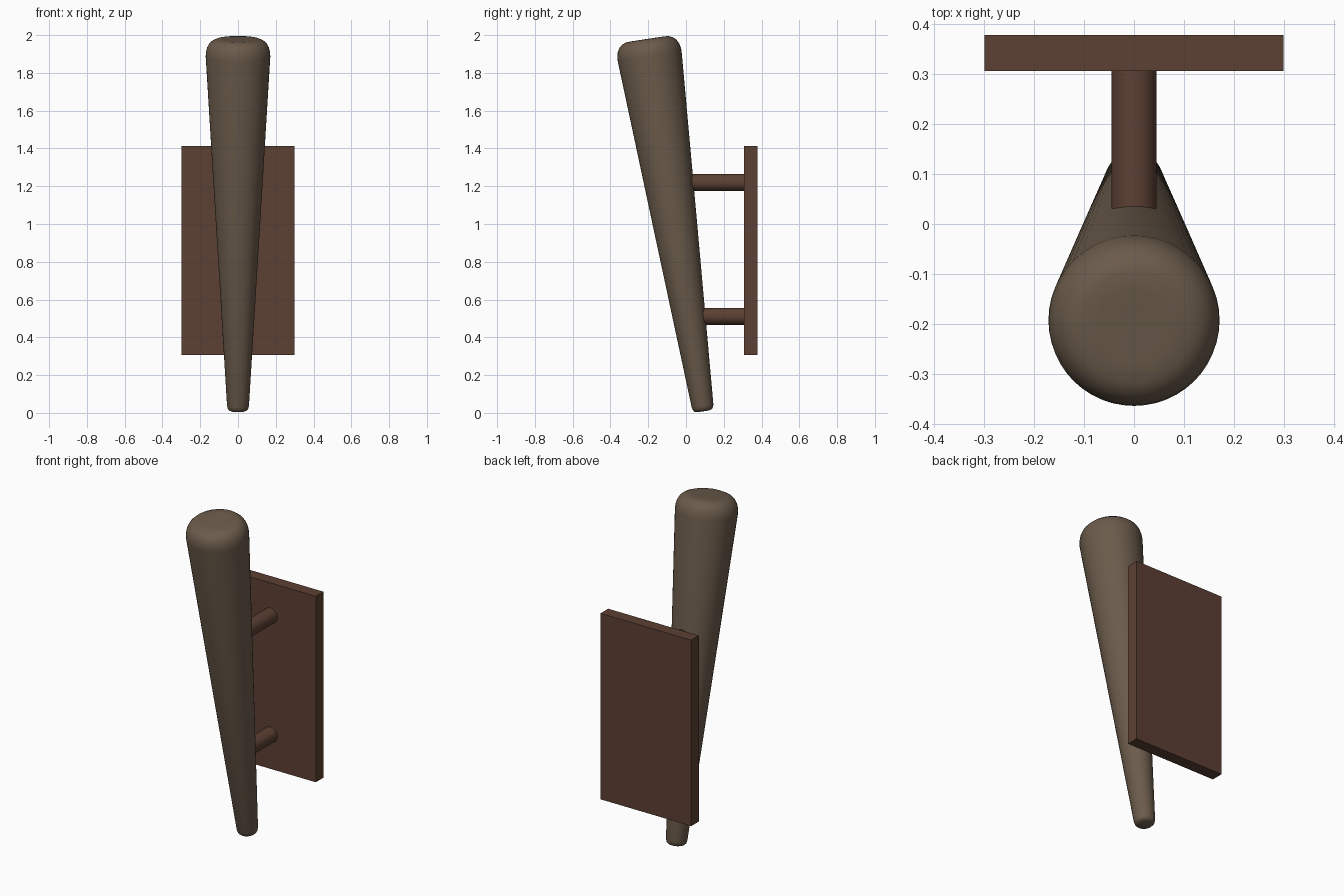
import bpy, bmesh, math
from mathutils import Matrix, Vector

if "Cube" in bpy.data.objects:
    bpy.data.objects.remove(bpy.data.objects["Cube"])


def material(name, rgb):
    m = bpy.data.materials.new(name)
    m.diffuse_color = (*rgb, 1)
    m.use_nodes = True
    m.node_tree.nodes["Principled BSDF"].inputs["Base Color"].default_value = m.diffuse_color
    return m


club_wood = material("weathered_wood", (0.147, 0.105, 0.070))
mount_wood = material("dark_brown_wood", (0.107, 0.051, 0.033))


def finish(name, bm, mat, smooth=True):
    bmesh.ops.recalc_face_normals(bm, faces=bm.faces)
    me = bpy.data.meshes.new(name)
    bm.to_mesh(me)
    bm.free()
    me.materials.append(mat)
    ob = bpy.data.objects.new(name, me)
    bpy.context.collection.objects.link(ob)
    if smooth:
        bpy.ops.object.select_all(action='DESELECT')
        ob.select_set(True)
        bpy.context.view_layer.objects.active = ob
        bpy.ops.object.shade_smooth_by_angle(angle=math.radians(35))
    return ob


# Tapered club: lathe profile (radius, height), leaning forward
profile = [(0, 0), (0.035, 0.001), (0.046, 0.005), (0.054, 0.014), (0.058, 0.03),
           (0.115, 0.97), (0.171, 1.90), (0.170, 1.922), (0.164, 1.947), (0.153, 1.967),
           (0.136, 1.983), (0.112, 1.993), (0.075, 1.994), (0.035, 1.993), (0, 1.993)]
bm = bmesh.new()
verts = [bm.verts.new((r, 0, z)) for r, z in profile]
edges = [bm.edges.new(pair) for pair in zip(verts, verts[1:])]
bmesh.ops.spin(bm, geom=verts + edges, cent=(0, 0, 0), axis=(0, 0, 1),
               angle=math.tau, steps=48, use_duplicate=False)
bmesh.ops.remove_doubles(bm, verts=bm.verts, dist=1e-4)
tilt = Matrix.Translation((0, 0.092, 0.008)) @ Matrix.Rotation(math.radians(8.6), 4, 'X')
bm.transform(tilt)
finish("club", bm, club_wood)

# Wall plate behind the club
bm = bmesh.new()
bmesh.ops.create_cube(bm, size=1)
bm.transform(Matrix.Translation((0, 0.342, 0.86)) @ Matrix.Diagonal((0.598, 0.072, 1.108, 1)))
finish("wall_plate", bm, mount_wood, smooth=False)

# Two round pegs joining the plate to the club
for name, z, y0 in (("upper_peg", 1.22, -0.03), ("lower_peg", 0.511, 0.06)):
    y1 = 0.32
    bm = bmesh.new()
    bmesh.ops.create_cone(bm, cap_ends=True, segments=32, radius1=0.045, radius2=0.045,
                          depth=y1 - y0)
    bm.transform(Matrix.Translation((0, (y0 + y1) / 2, z)) @ Matrix.Rotation(math.pi / 2, 4, 'X'))
    finish(name, bm, mount_wood)
